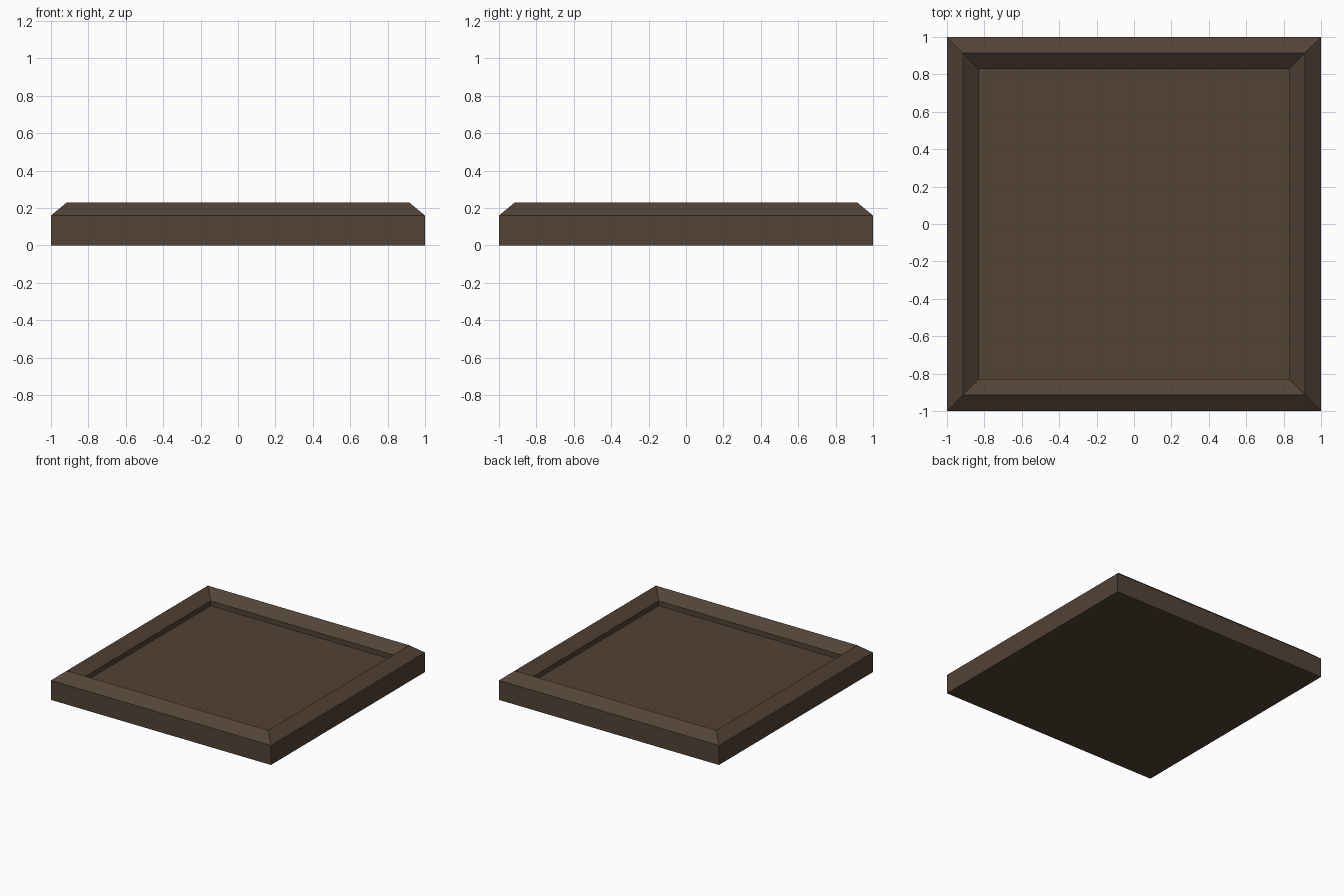
import bpy, bmesh

if "Cube" in bpy.data.objects:
    bpy.data.objects.remove(bpy.data.objects["Cube"])

# Single dark brown wood colour
wood = bpy.data.materials.new("dark brown wood")
wood.diffuse_color = (0.085, 0.056, 0.037, 1)
wood.use_nodes = True
wood.node_tree.nodes["Principled BSDF"].inputs["Base Color"].default_value = wood.diffuse_color

# Profile from outer bottom edge, over the ridge, to the recessed floor: (half width, z)
profile = [(1.0, 0.0), (1.0, 0.16), (0.915, 0.23), (0.83, 0.16), (0.83, 0.12)]

bm = bmesh.new()
rings = [[bm.verts.new((sx * r, sy * r, z))
          for sx, sy in ((-1, -1), (1, -1), (1, 1), (-1, 1))] for r, z in profile]

# Mitred frame sides
for a, b in zip(rings, rings[1:]):
    for i in range(4):
        j = (i + 1) % 4
        bm.faces.new((a[i], a[j], b[j], b[i]))

# Underside and recessed panel
bm.faces.new(rings[0][::-1])
bm.faces.new(rings[-1])
bmesh.ops.recalc_face_normals(bm, faces=bm.faces)

mesh = bpy.data.meshes.new("framed_panel")
bm.to_mesh(mesh)
bm.free()
mesh.materials.append(wood)
bpy.context.collection.objects.link(bpy.data.objects.new("framed_panel", mesh))
